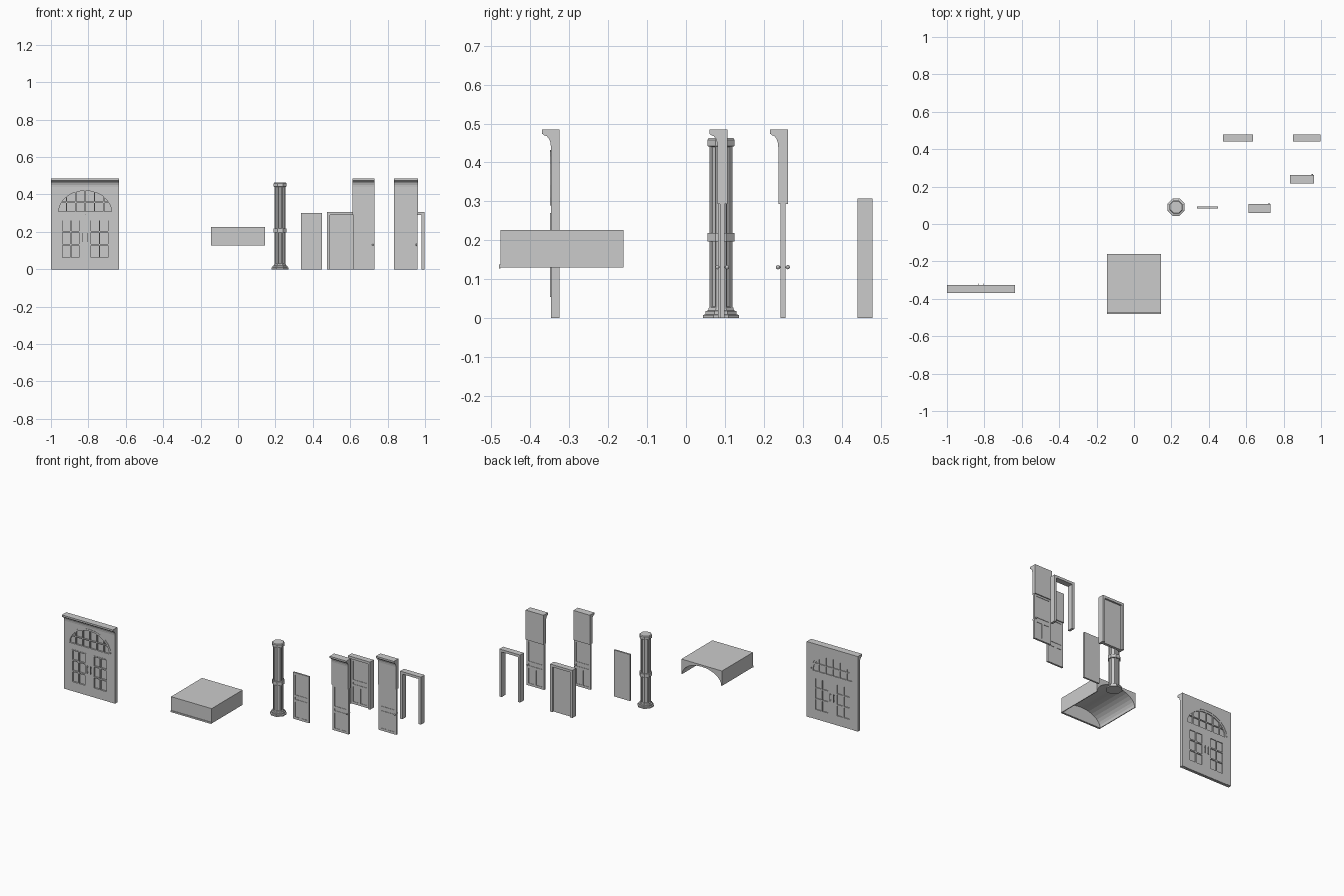
import bpy, bmesh
from math import cos, sin, pi, radians

if "Cube" in bpy.data.objects:
    bpy.data.objects.remove(bpy.data.objects["Cube"])


def finish(name, bm):
    bmesh.ops.recalc_face_normals(bm, faces=bm.faces)
    me = bpy.data.meshes.new(name)
    bm.to_mesh(me)
    bm.free()
    ob = bpy.data.objects.new(name, me)
    bpy.context.collection.objects.link(ob)
    return ob


def boxes(name, items):
    """Each item is x0, x1, y0, y1, z0, z1."""
    bm = bmesh.new()
    for x0, x1, y0, y1, z0, z1 in items:
        vs = bmesh.ops.create_cube(bm, size=1)['verts']
        for v in vs:
            v.co = ((x0 + x1) / 2 + v.co.x * (x1 - x0),
                    (y0 + y1) / 2 + v.co.y * (y1 - y0),
                    (z0 + z1) / 2 + v.co.z * (z1 - z0))
    return finish(name, bm)


def prism(name, pts, a, b, axis):
    """Extrude a (y,z) profile along x, or an (x,z) profile along y."""
    bm = bmesh.new()
    place = (lambda p, t: (t, p[0], p[1])) if axis == 'x' else (lambda p, t: (p[0], t, p[1]))
    f = bm.faces.new([bm.verts.new(place(p, a)) for p in pts])
    r = bmesh.ops.extrude_face_region(bm, geom=[f])
    off = (b - a, 0, 0) if axis == 'x' else (0, b - a, 0)
    bmesh.ops.translate(bm, vec=off, verts=[v for v in r['geom'] if isinstance(v, bmesh.types.BMVert)])
    return finish(name, bm)


def lathe(name, c, rz, n, rot=0.0):
    bm = bmesh.new()
    rings = [[bm.verts.new((c[0] + r * cos(rot + 2 * pi * i / n), c[1] + r * sin(rot + 2 * pi * i / n), z))
              for i in range(n)] for r, z in rz]
    for lo, hi in zip(rings, rings[1:]):
        for i in range(n):
            bm.faces.new((lo[i], lo[(i + 1) % n], hi[(i + 1) % n], hi[i]))
    bm.faces.new(rings[0][::-1])
    bm.faces.new(rings[-1])
    return finish(name, bm)


def border(x0, x1, y0, y1, z0, z1, w):
    return [(x0, x0 + w, y0, y1, z0, z1), (x1 - w, x1, y0, y1, z0, z1),
            (x0 + w, x1 - w, y0, y1, z0, z0 + w), (x0 + w, x1 - w, y0, y1, z1 - w, z1)]


def door_leaf(name, x0, x1, y0, y1, top, both=True):
    """Panelled leaf: one upper panel, a narrow middle one and two lower ones."""
    d, s, xc = 0.0025, 0.015, (x0 + x1) / 2
    items = [(x0, x1, y0 + d, y1 - d if both else y1, 0, top)]
    for a, b in [(y0, y0 + d)] + ([(y1 - d, y1)] if both else []):
        items += border(x0, x1, a, b, 0, top, s)
        items += [(x0 + s, x1 - s, a, b, 0.112, 0.128), (x0 + s, x1 - s, a, b, 0.142, 0.157),
                  (xc - 0.006, xc + 0.006, a, b, s, 0.112)]
    boxes(name, items)


def cornice_profile(yf, yb, z0, z1, out):
    cove = [(yf - 0.75 * out * (1 - cos(t * pi / 8)), z1 - 0.045 + 0.03 * sin(t * pi / 8)) for t in range(5)]
    return [(yb, z0), (yf, z0)] + cove + [(yf - out, z1 - 0.011), (yf - out, z1), (yb, z1)]


def knobs(name, x, y, z):
    for side, s in (('front', -1), ('back', 1)):
        bm = bmesh.new()
        bmesh.ops.create_uvsphere(bm, u_segments=10, v_segments=6, radius=0.0055)
        bmesh.ops.translate(bm, vec=(x, y + s * 0.0125, z), verts=bm.verts)
        finish(f"{name}_{side}", bm)
    boxes(name + "_spindle", [(x - 0.002, x + 0.002, y - 0.011, y + 0.011, z - 0.002, z + 0.002)])


# Large entrance: wall with arched opening
X0, X1, XC, HW = -1.0, -0.635, -0.8175, 0.153
SPRING, RISE = 0.31, 0.122
YF, YB = -0.347, -0.325


def arch(hw, rise, n=12):
    return [(XC + hw * cos(pi * i / n), SPRING + rise * sin(pi * i / n)) for i in range(n + 1)]


prism("entrance_wall", [(X0, 0), (X0, 0.44), (X1, 0.44), (X1, 0), (XC + HW, 0)]
      + arch(HW, RISE) + [(XC - HW, 0)], YF, YB, 'y')
prism("entrance_cornice", cornice_profile(YF, YB, 0.44, 0.485, 0.023), X0, X1, 'x')
prism("entrance_core", [(XC + HW, 0)] + arch(HW, RISE) + [(XC - HW, 0)], -0.339, -0.333, 'y')
for side, a, b in (("front", -0.349, -0.339), ("back", -0.333, -0.327)):
    # Arched moulding and transom bars
    prism("arch_trim_" + side, arch(HW, RISE) + arch(HW - 0.012, RISE - 0.012)[::-1], a, b, 'y')
    bars = [(XC - HW, XC + HW, a, b, 0.29, 0.31), (XC - 0.13, XC + 0.13, a, b, 0.355, 0.361)]
    for k in (-2, -1, 0, 1, 2):
        x = XC + k * 0.05
        bars.append((x - 0.003, x + 0.003, a, b, 0.31, SPRING + RISE * (1 - (k * 0.05 / HW) ** 2) ** 0.5 - 0.006))
    boxes("transom_bars_" + side, bars)
    # Double door leaves with glazing bars
    for leaf, s in (("left", -1), ("right", 1)):
        x0, x1 = sorted((XC + s * 0.001, XC + s * HW))
        xm = (x0 + x1) / 2
        items = border(x0, x1, a + 0.002, b, 0, 0.29, 0.028)
        items += [(x0 + 0.028, x1 - 0.028, a + 0.002, b, 0, 0.058)]
        items += border(x0 + 0.024, x1 - 0.024, a, b, 0.055, 0.27, 0.007)
        items += [(xm - 0.004, xm + 0.004, a, b, 0.06, 0.265)]
        items += [(x0 + 0.025, x1 - 0.025, a, b, z - 0.004, z + 0.004) for z in (0.13, 0.2)]
        boxes(f"entrance_leaf_{leaf}_{side}", items)
        hx = XC + s * 0.012
        hy0, hy1 = (-0.356, -0.347) if side == "front" else (-0.329, -0.319)
        boxes(f"pull_handle_{leaf}_{side}", [
            (hx - 0.002, hx + 0.002, *((hy0, hy0 + 0.004) if side == "front" else (hy1 - 0.004, hy1)), 0.145, 0.195),
            (hx - 0.002, hx + 0.002, hy0, hy1, 0.15, 0.155), (hx - 0.002, hx + 0.002, hy0, hy1, 0.185, 0.19)])

# Vaulted canopy: arched underside, closed at the front
vault = [(0.14 * cos(pi * i / 16), 0.13 + 0.085 * sin(pi * i / 16)) for i in range(17)]
prism("vault_canopy", [(-0.145, 0.13), (-0.145, 0.226), (0.145, 0.226), (0.145, 0.13)] + vault,
      -0.47, -0.16, 'y')
boxes("vault_front", [(-0.145, 0.145, -0.476, -0.47, 0.13, 0.226),
                      (-0.145, 0.145, -0.48, -0.476, 0.128, 0.138)])

# Octagonal column with ribs, collar, base and cap
C = (0.225, 0.09)
R8 = pi / 8
lathe("column", C, [(0.05, 0), (0.05, 0.008), (0.043, 0.01), (0.043, 0.018), (0.036, 0.02), (0.034, 0.027),
                    (0.028, 0.03), (0.028, 0.197), (0.038, 0.197), (0.038, 0.219), (0.028, 0.219),
                    (0.028, 0.44), (0.038, 0.442), (0.038, 0.458), (0.034, 0.463)], 8, R8)
for i in range(8):
    a = R8 + i * pi / 4
    lathe(f"column_rib_{i}", (C[0] + 0.0275 * cos(a), C[1] + 0.0275 * sin(a)),
          [(0.005, 0.026), (0.005, 0.443)], 6, a)

# Separate door leaf
door_leaf("loose_door", 0.336, 0.45, 0.082, 0.093, 0.3, both=False)

# Door frames, one closed and one open
for name, x0, x1 in (("closed_frame", 0.477, 0.635), ("open_frame", 0.85, 0.998)):
    w = 0.016
    boxes(name, [(x0, x0 + w, 0.441, 0.479, 0, 0.307), (x1 - w, x1, 0.441, 0.479, 0, 0.307),
                 (x0 + w, x1 - w, 0.441, 0.479, 0.291, 0.307)])
door_leaf("closed_door", 0.493, 0.619, 0.45, 0.468, 0.291, both=False)

# Tall doors with upper panel, cornice and knobs
for i, (x0, x1, y) in enumerate(((0.613, 0.731, 0.093), (0.834, 0.962, 0.249))):
    door_leaf(f"tall_door_{i}", x0 + 0.001, x1 - 0.001, y - 0.006, y + 0.006, 0.297)
    prism(f"tall_door_upper_{i}", cornice_profile(y - 0.012, y + 0.013, 0.294, 0.485, 0.021), x0, x1, 'x')
    knobs(f"tall_door_knob_{i}", x1 - 0.009, y, 0.131)
